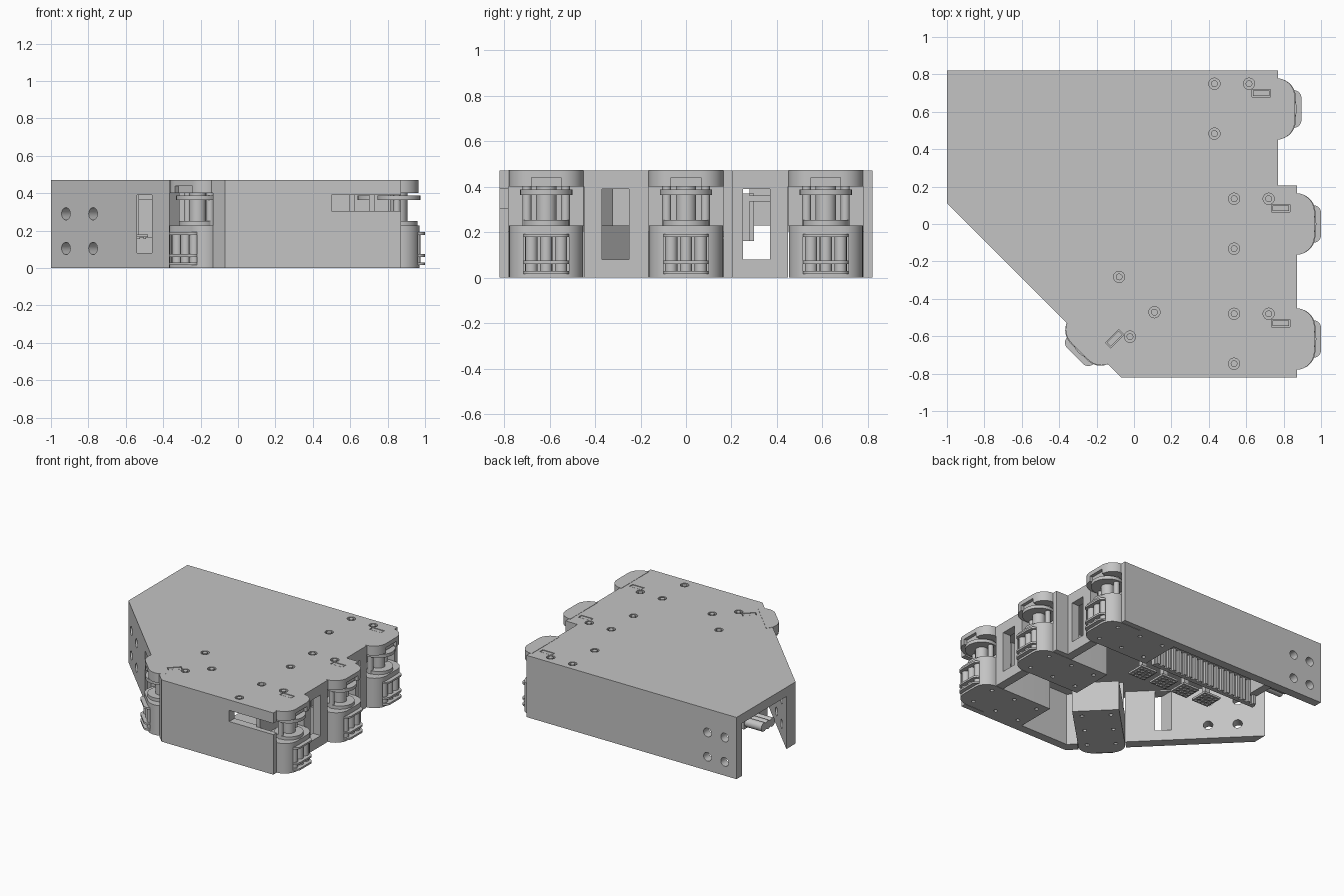
import bpy, bmesh
from math import cos, sin, pi, radians
from mathutils import Matrix, Vector

if "Cube" in bpy.data.objects:
    bpy.data.objects.remove(bpy.data.objects["Cube"])

grey = bpy.data.materials.new("plain grey")
grey.use_nodes = True
grey.diffuse_color = (0.55, 0.55, 0.55, 1)
grey.node_tree.nodes["Principled BSDF"].inputs["Base Color"].default_value = (0.55, 0.55, 0.55, 1)


# Shape helpers that add solids to a bmesh
def prism(bm, pts, z0, z1):
    face = bm.faces.new([bm.verts.new((x, y, z0)) for x, y in pts])
    ext = bmesh.ops.extrude_face_region(bm, geom=[face])["geom"]
    verts = [v for v in ext if isinstance(v, bmesh.types.BMVert)]
    bmesh.ops.translate(bm, verts=verts, vec=(0, 0, z1 - z0))


def box(bm, x, y, z):
    prism(bm, [(x[0], y[0]), (x[1], y[0]), (x[1], y[1]), (x[0], y[1])], *z)


def cyl(bm, centre, r, length, rot=Matrix(), seg=24):
    bmesh.ops.create_cone(bm, cap_ends=True, segments=seg, radius1=r, radius2=r, depth=length,
                          matrix=Matrix.Translation(centre) @ rot)


def make(name, bm, matrix=Matrix()):
    bmesh.ops.recalc_face_normals(bm, faces=bm.faces)
    me = bpy.data.meshes.new(name)
    bm.to_mesh(me)
    bm.free()
    me.transform(matrix)
    me.materials.append(grey)
    ob = bpy.data.objects.new(name, me)
    bpy.context.collection.objects.link(ob)
    return ob


def cut(ob, bm, matrix=Matrix()):
    cutter = make("cutter", bm, matrix)
    cutter.hide_render = True
    mod = ob.modifiers.new("cut", "BOOLEAN")
    mod.operation, mod.solver, mod.object = "DIFFERENCE", "EXACT", cutter
    bpy.context.view_layer.update()
    me = bpy.data.meshes.new_from_object(ob.evaluated_get(bpy.context.evaluated_depsgraph_get()))
    ob.modifiers.clear()
    ob.data = me
    bpy.data.objects.remove(cutter)


def lobe(back, front, half, r):
    """Plan outline with two rounded front corners."""
    pts = [(back, -half)]
    for sign, start in ((-1, -90), (1, 0)):
        for i in range(9):
            a = radians(start + i * 90 / 8)
            pts.append((front - r + r * cos(a), sign * (half - r) + r * sin(a)))
    return pts + [(back, half)]


# Finger units: each frame has its origin at the tip, pointing outward
units = {
    "back_finger": Matrix.Translation((0.895, 0.615, 0)),
    "middle_finger": Matrix.Translation((1, 0, 0)),
    "front_finger": Matrix.Translation((1, -0.615, 0)),
    "thumb": Matrix.Translation((-0.315, -0.705, 0)) @ Matrix.Rotation(radians(225), 4, "Z"),
}
SCREWS = [(-0.465, 0.135), (-0.465, -0.132), (-0.28, 0.135)]

# Hollow palm shell, open below and at the wrist end
bm = bmesh.new()
prism(bm, [(-1, 0.82), (-1, 0.11), (-0.07, -0.82), (0.872, -0.82),
           (0.872, 0.205), (0.77, 0.205), (0.77, 0.82)], 0, 0.47)
palm = make("palm_shell", bm)
bm = bmesh.new()
prism(bm, [(-1.2, 0.755), (-1.2, 0.42), (-0.025, -0.755), (0.805, -0.755),
           (0.805, 0.14), (0.705, 0.14), (0.705, 0.755)], -0.1, 0.4)
cut(palm, bm)

# Openings where the finger units pass through the walls
for m in units.values():
    bm = bmesh.new()
    box(bm, (-0.3, 0.2), (-0.166, 0.166), (-0.1, 0.4))
    cut(palm, bm, m)

# Wall windows
bm = bmesh.new()
box(bm, (0.6, 0.95), (0.25, 0.37), (0.08, 0.39))
box(bm, (0.75, 0.95), (-0.37, -0.25), (0.08, 0.39))
box(bm, (0.5, 0.95), (-0.9, -0.74), (0.305, 0.39))
box(bm, (-0.54, -0.46), (-0.6, -0.2), (0.08, 0.39))
cut(palm, bm)

# Wrist mounting holes in the back and slanted walls
bm = bmesh.new()
for x in (-0.9, -0.755):
    for z in (0.105, 0.29):
        cyl(bm, (x, 0.8, z), 0.033, 0.2, Matrix.Rotation(pi / 2, 4, "X"))
        cyl(bm, (x, -0.85 - x, z), 0.033, 0.24,
            Matrix.Rotation(radians(-45), 4, "Z") @ Matrix.Rotation(pi / 2, 4, "X"))
cut(palm, bm)

# Screw and connector pockets in the top
for m in units.values():
    bm = bmesh.new()
    for x, y in SCREWS:
        cyl(bm, (x, y, 0.46), 0.03, 0.06)
    box(bm, (-0.265, -0.165), (0.065, 0.105), (0.45, 0.5))
    cut(palm, bm, m)

for name, m in units.items():
    # Upper bearing lobe outside the wall
    bm = bmesh.new()
    prism(bm, lobe(-0.14, -0.035, 0.165, 0.1), 0.4, 0.472)
    upper = make(name + "_upper_lobe", bm, m)
    bm = bmesh.new()
    box(bm, (-0.06, 0.1), (-0.065, 0.065), (0.39, 0.44))
    cut(upper, bm, m)

    # Screw heads and connector
    bm = bmesh.new()
    for x, y in SCREWS:
        cyl(bm, (x, y, 0.435), 0.018, 0.07)
    box(bm, (-0.26, -0.17), (0.07, 0.1), (0.42, 0.468))
    make(name + "_screws", bm, m)

    # Lower motor housing with a recess at the tip
    bm = bmesh.new()
    prism(bm, lobe(-0.62, -0.03, 0.163, 0.1), 0, 0.228)
    housing = make(name + "_motor_housing", bm, m)
    bm = bmesh.new()
    box(bm, (-0.13, 0.1), (-0.1, 0.1), (0.015, 0.19))
    cut(housing, bm, m)
    bm = bmesh.new()
    for x in (-0.55, -0.35, -0.15):
        for y in (-0.1, 0.1):
            cyl(bm, (x, y, 0), 0.014, 0.03, seg=12)
    cut(housing, bm, m)

    # Horn plates and rollers in the recess
    bm = bmesh.new()
    for z in (0.015, 0.06, 0.178):
        prism(bm, lobe(-0.14, 0, 0.1, 0.04), z, z + 0.014)
    for y in (-0.065, 0, 0.065):
        cyl(bm, (-0.05, y, 0.105), 0.027, 0.17, seg=16)
    make(name + "_horn", bm, m)

    # Axle, pulley discs and guide posts between housing and lobe
    bm = bmesh.new()
    cyl(bm, (-0.14, 0, 0.375), 0.115, 0.025, seg=32)
    cyl(bm, (-0.14, 0, 0.24), 0.1, 0.025, seg=32)
    cyl(bm, (-0.14, 0, 0.31), 0.045, 0.2)
    for y in (-0.085, 0.085):
        cyl(bm, (-0.15, y, 0.31), 0.02, 0.19, seg=16)
    make(name + "_pulley", bm, m)

    # Inner bulkhead behind the pulley
    bm = bmesh.new()
    box(bm, (-0.3, -0.27), (-0.165, 0.165), (0.2, 0.41))
    make(name + "_bulkhead", bm, m)

# Ribbed terminal block along the inside
bm = bmesh.new()
box(bm, (-0.86, 0.05), (0.25, 0.28), (0.16, 0.37))
for i in range(19):
    x = -0.85 + i * 0.048
    box(bm, (x, x + 0.024), (0.28, 0.3), (0.16, 0.37))
box(bm, (-0.86, 0.05), (0.27, 0.37), (0.335, 0.36))
make("terminal_block", bm)

# Controller boards with pin studs below
bm = bmesh.new()
for i in range(4):
    x = -0.62 + i * 0.19
    box(bm, (x, x + 0.14), (0.05, 0.19), (0.165, 0.18))
    box(bm, (x + 0.05, x + 0.09), (0.1, 0.14), (0.18, 0.41))
    for j in range(4):
        for k in range(4):
            px, py = x + 0.015 + j * 0.033, 0.065 + k * 0.033
            box(bm, (px, px + 0.014), (py, py + 0.014), (0.155, 0.165))
make("controller_boards", bm)

# Wrist cable plugs and their mounting rail
bm = bmesh.new()
for y in (0.39, 0.44, 0.49):
    cyl(bm, (-0.9, y, 0.27), 0.033, 0.2, Matrix.Rotation(pi / 2, 4, "Y"), seg=16)
box(bm, (-0.86, -0.8), (0.28, 0.53), (0.23, 0.41))
make("cable_plugs", bm)

for ob in bpy.context.scene.objects:
    if ob.type == "MESH":
        bpy.ops.object.select_all(action="DESELECT")
        ob.select_set(True)
        bpy.context.view_layer.objects.active = ob
        bpy.ops.object.shade_smooth_by_angle(angle=radians(30))
